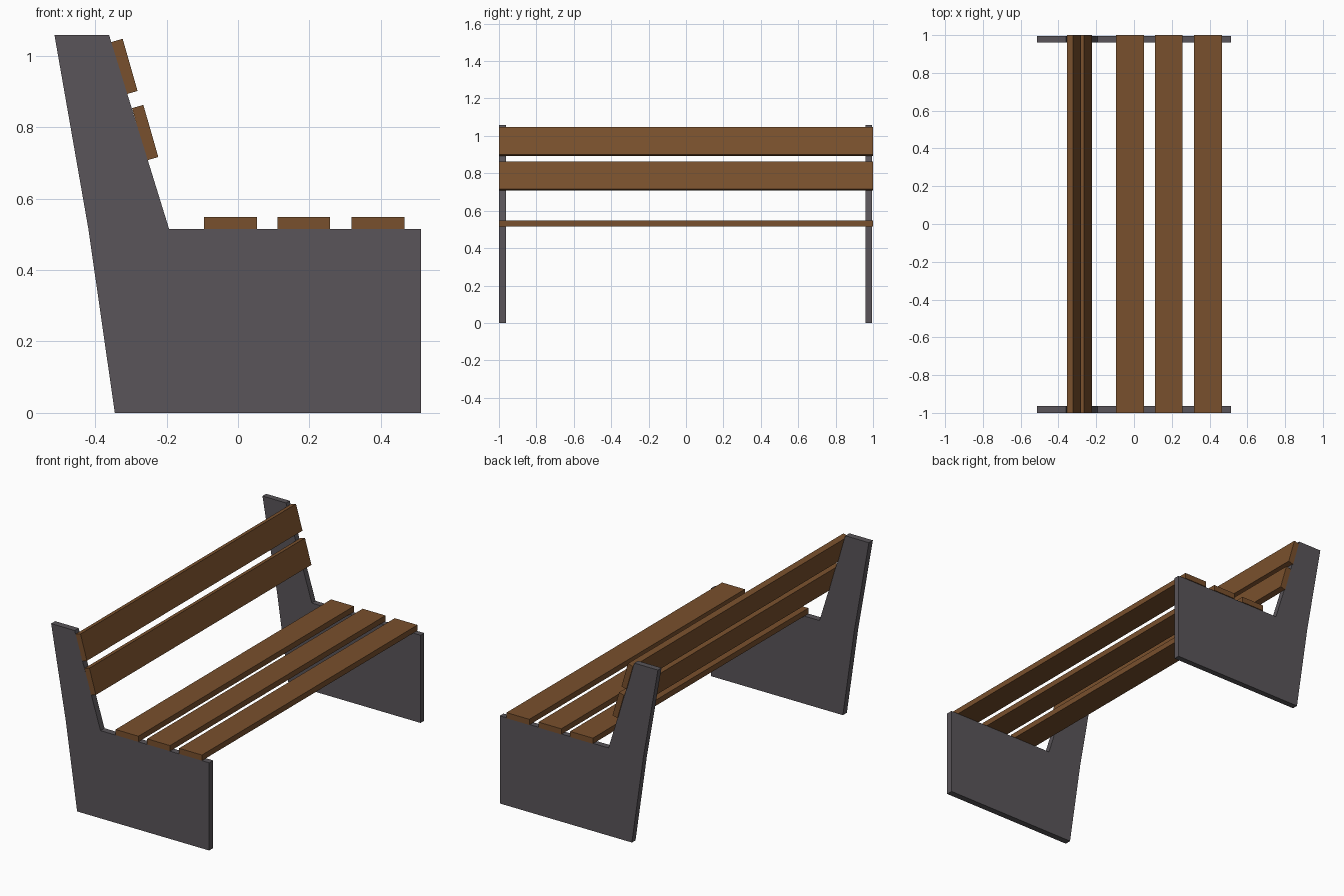
import bpy, bmesh
from math import radians
from mathutils import Matrix

if "Cube" in bpy.data.objects:
    bpy.data.objects.remove(bpy.data.objects["Cube"])


def material(name, rgb):
    m = bpy.data.materials.new(name)
    m.diffuse_color = (*rgb, 1)
    m.use_nodes = True
    m.node_tree.nodes["Principled BSDF"].inputs["Base Color"].default_value = m.diffuse_color
    return m


wood = material("brown_wood", (0.19, 0.08, 0.026))
metal = material("dark_grey", (0.10, 0.09, 0.10))


def add_object(name, bm, mat):
    bmesh.ops.recalc_face_normals(bm, faces=bm.faces)
    mesh = bpy.data.meshes.new(name)
    bm.to_mesh(mesh)
    bm.free()
    mesh.materials.append(mat)
    ob = bpy.data.objects.new(name, mesh)
    bpy.context.collection.objects.link(ob)
    return ob


def side_panel(name, y0, y1):
    profile = [(-0.345, 0), (0.513, 0), (0.513, 0.515), (-0.193, 0.515),
               (-0.361, 1.058), (-0.514, 1.058), (-0.419, 0.515)]
    bm = bmesh.new()
    face = bm.faces.new([bm.verts.new((x, y0, z)) for x, z in profile])
    ext = bmesh.ops.extrude_face_region(bm, geom=[face], use_keep_orig=True)
    moved = [g for g in ext["geom"] if isinstance(g, bmesh.types.BMVert)]
    bmesh.ops.translate(bm, verts=moved, vec=(0, y1 - y0, 0))
    add_object(name, bm, metal)


def slat(name, x, z, sx, sz, tilt=0):
    bm = bmesh.new()
    bmesh.ops.create_cube(bm, size=1, matrix=Matrix.Diagonal((sx, 2.0, sz, 1)))
    ob = add_object(name, bm, wood)
    ob.location = (x, 0, z)
    ob.rotation_euler.y = radians(tilt)


# Solid end panels
side_panel("front_side_panel", -1.0, -0.963)
side_panel("rear_side_panel", 0.961, 0.995)

# Seat boards
for i, x in enumerate((-0.021, 0.184, 0.392)):
    slat(f"seat_board_{i + 1}", x, 0.5315, 0.148, 0.033)

# Tilted backrest boards
for i, (x, z) in enumerate(((-0.260, 0.785), (-0.318, 0.970))):
    slat(f"back_board_{i + 1}", x, z, 0.033, 0.152, -16)
